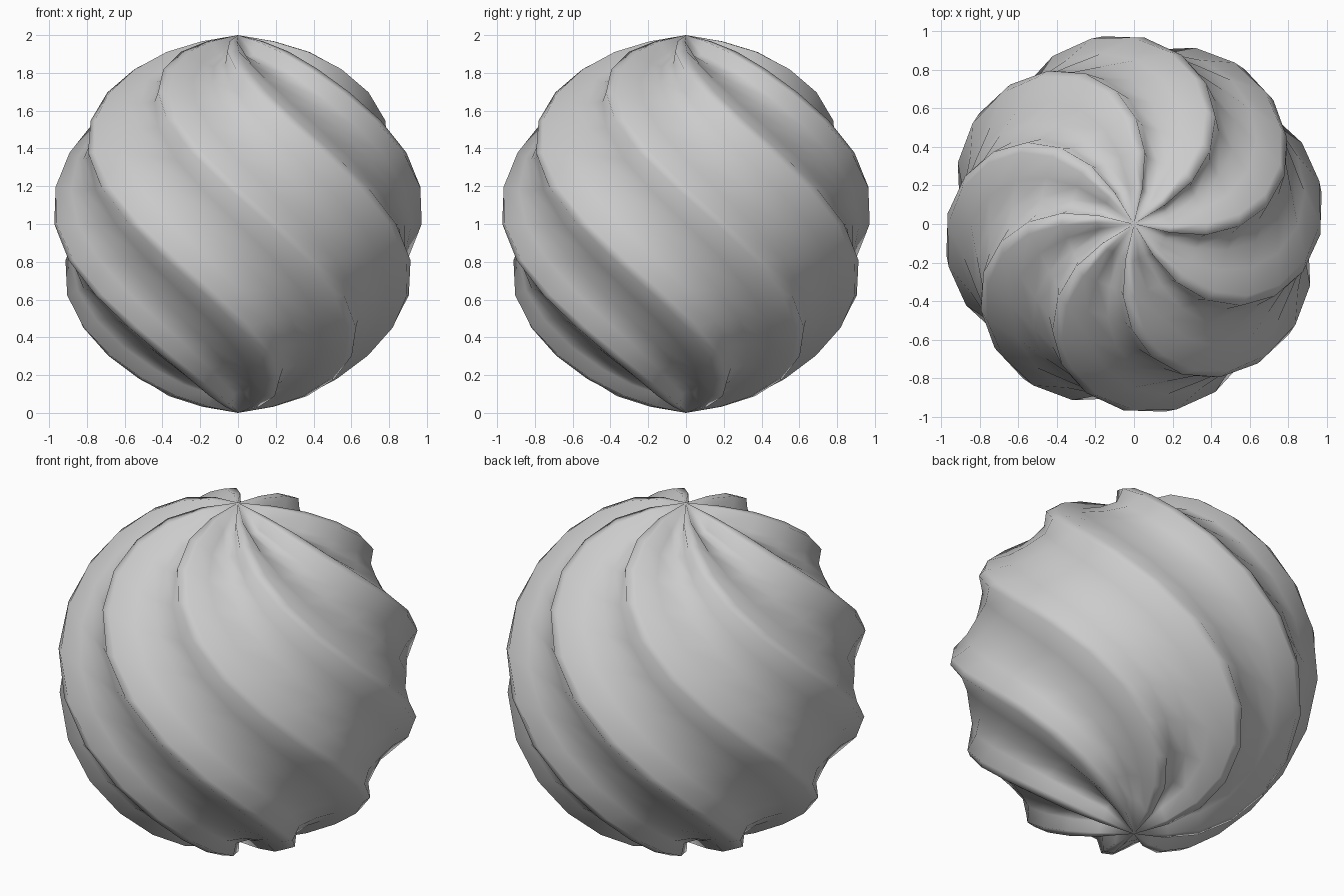
import bpy, bmesh
from math import radians, sin, cos, pi

if "Cube" in bpy.data.objects:
    bpy.data.objects.remove(bpy.data.objects["Cube"])

RIBS, RINGS = 8, 16
CREST, FLANK, VALLEY = 0.986, 0.918, 0.902   # radii across one rib
RIDGE_HALF = 0.032               # half width of the bevelled ridge
TWIST = radians(66)              # turn per unit of height
START = radians(11.25)           # ridge position at the equator


def ball_point(theta, phi, r):
    """Point on a ball of radius r, twisted around z by its height."""
    z = r * cos(theta)
    a = phi - TWIST * z
    return (r * sin(theta) * cos(a), r * sin(theta) * sin(a), z + 1)


bm = bmesh.new()
pole_top = bm.verts.new((0, 0, 2))
pole_bottom = bm.verts.new((0, 0, 0))

# Rings of ridge, flank and valley points
rings = []
step = 2 * pi / RIBS
for i in range(1, RINGS):
    theta = pi * i / RINGS
    half = min(RIDGE_HALF / sin(theta), radians(6))
    section = [(-half, CREST), (half, CREST), (step * 0.25, FLANK),
               (step * 0.5, VALLEY), (step * 0.75, FLANK)]
    rings.append([bm.verts.new(ball_point(theta, START + k * step + a, r))
                  for k in range(RIBS) for a, r in section])

# Skin between the rings and the two poles
n = len(rings[0])
for upper, lower in zip(rings, rings[1:]):
    for j in range(n):
        k = (j + 1) % n
        bm.faces.new((upper[j], lower[j], lower[k], upper[k]))
for j in range(n):
    k = (j + 1) % n
    bm.faces.new((pole_top, rings[0][j], rings[0][k]))
    bm.faces.new((pole_bottom, rings[-1][k], rings[-1][j]))

bmesh.ops.recalc_face_normals(bm, faces=bm.faces)
for f in bm.faces:
    f.smooth = True

mesh = bpy.data.meshes.new("twisted_ribbed_ball")
bm.to_mesh(mesh)
bm.free()
ball = bpy.data.objects.new("twisted_ribbed_ball", mesh)
bpy.context.collection.objects.link(ball)
